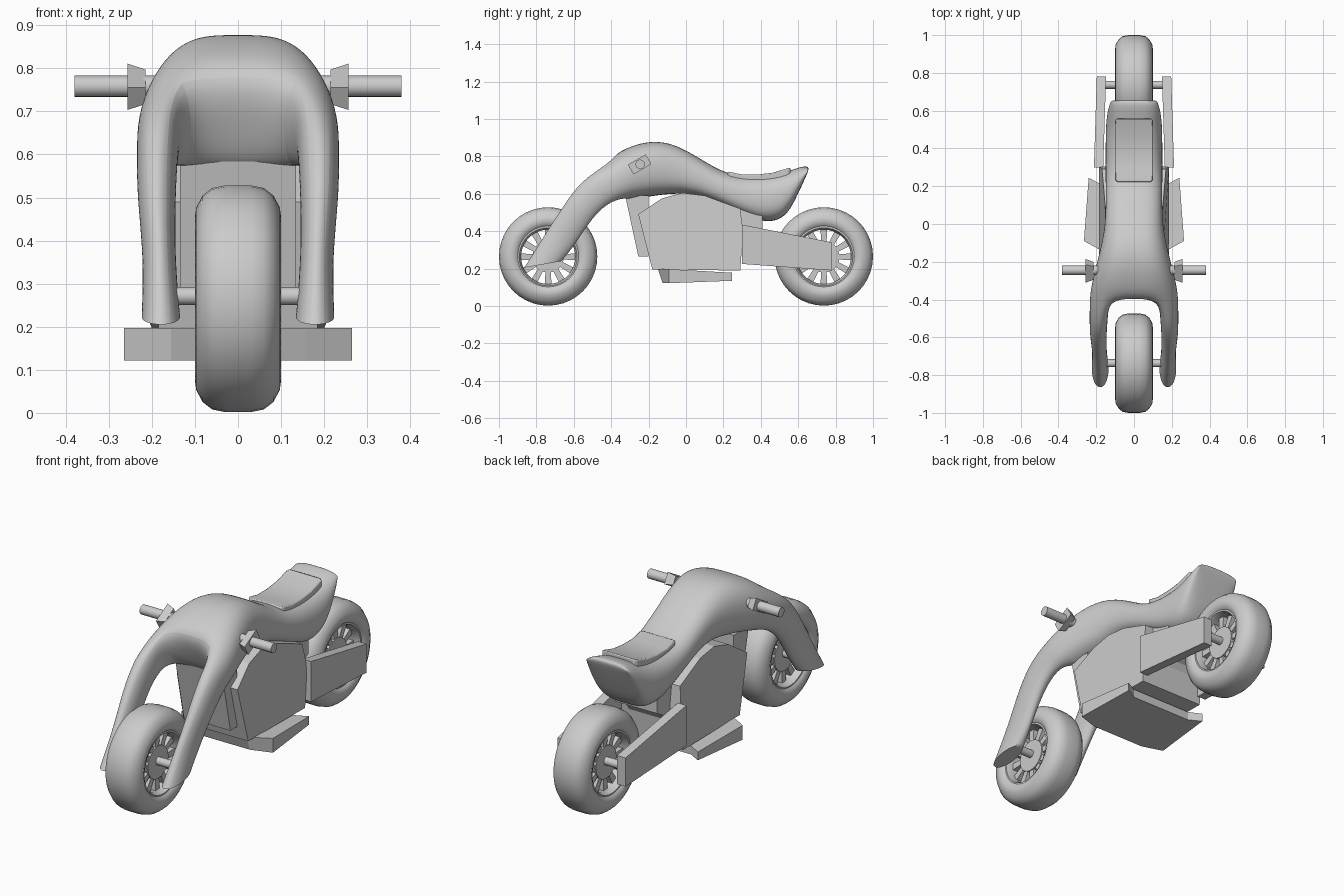
import bpy, bmesh, math
from mathutils import Vector

if "Cube" in bpy.data.objects:
    bpy.data.objects.remove(bpy.data.objects["Cube"])


def finish(name, bm, smooth=None):
    bmesh.ops.recalc_face_normals(bm, faces=bm.faces[:])
    me = bpy.data.meshes.new(name)
    bm.to_mesh(me)
    bm.free()
    ob = bpy.data.objects.new(name, me)
    bpy.context.collection.objects.link(ob)
    if smooth:
        bpy.ops.object.select_all(action='DESELECT')
        bpy.context.view_layer.objects.active = ob
        ob.select_set(True)
        bpy.ops.object.shade_smooth_by_angle(angle=math.radians(smooth))
    return ob


def bridge(bm, a, b):
    n = len(a)
    for i in range(n):
        bm.faces.new((a[i], a[(i + 1) % n], b[(i + 1) % n], b[i]))


def prism(name, sides, smooth=None):
    """Closed solid between two matching outlines."""
    bm = bmesh.new()
    a, b = [[bm.verts.new(p) for p in s] for s in sides]
    bridge(bm, a, b)
    bm.faces.new(a)
    bm.faces.new(b)
    return finish(name, bm, smooth)


def mirror(ob):
    m = ob.modifiers.new("mirror", 'MIRROR')
    m.use_clip = True
    return m


def lathe(name, profile, y, z, n=40, x=0):
    """Revolve closed (x, radius) profile about the x axis."""
    bm = bmesh.new()
    rings = []
    for i in range(n):
        t = math.tau * i / n
        rings.append([bm.verts.new((x + px, y + r * math.sin(t), z + r * math.cos(t))) for px, r in profile])
    for i in range(n):
        bridge(bm, rings[i], rings[(i + 1) % n])
    return finish(name, bm, 40)


def rod(name, x0, x1, r, y, z):
    ring = lambda x: [(x, y + r * math.sin(k * math.tau / 16), z + r * math.cos(k * math.tau / 16)) for k in range(16)]
    return prism(name, (ring(x0), ring(x1)), 40)


# wheels: tyre, rim, spokes, hub, axle
R = 0.263
for tag, y, ax in (("front", -0.737, 0.18), ("rear", 0.737, 0.17)):
    half = [(0.03, R), (0.06, 0.257), (0.082, 0.24), (0.097, 0.212), (0.1, 0.19), (0.092, 0.17), (0.08, 0.158)]
    lathe(tag + "_tyre", half + [(-a, r) for a, r in reversed(half)], y, R + 0.002)
    lathe(tag + "_rim", [(0.085, 0.17), (0.085, 0.155), (0.06, 0.145), (-0.06, 0.145), (-0.085, 0.155), (-0.085, 0.17)], y, R)
    rod(tag + "_hub", -0.055, 0.055, 0.085, y, R)
    rod(tag + "_axle", -ax, ax, 0.021, y, R + 0.008)
    bm = bmesh.new()
    for k in range(12):
        t = math.tau * k / 12
        d, s = Vector((0, math.sin(t), math.cos(t))), Vector((0, math.cos(t), -math.sin(t)))
        ends = [[bm.verts.new(Vector((px, y, R)) + d * r + s * q) for px, q in
                 ((-0.05, -w), (0.05, -w), (0.05, w), (-0.05, w))] for r, w in ((0.07, 0.014), (0.15, 0.018))]
        bridge(bm, *ends)
    finish(tag + "_spokes", bm)

# body shell with forked front legs: (top y,z, bottom y,z, half width)
sections = [
    (0.665, 0.75, 0.645, 0.70, 0.12), (0.61, 0.745, 0.59, 0.58, 0.138),
    (0.51, 0.705, 0.53, 0.465, 0.147), (0.38, 0.688, 0.41, 0.44, 0.148),
    (0.22, 0.70, 0.23, 0.525, 0.148), (0.08, 0.785, 0.08, 0.59, 0.146),
    (-0.06, 0.868, -0.04, 0.605, 0.155), (-0.19, 0.885, -0.16, 0.592, 0.185),
    (-0.31, 0.85, -0.26, 0.575, 0.212), (-0.42, 0.79, -0.32, 0.56, 0.23)]
bm = bmesh.new()
rings = []
for ty, tz, by, bz, w in sections:
    at = lambda x, f: bm.verts.new((x, ty + (by - ty) * f, tz + (bz - tz) * f))
    rings.append([at(0, 0), at(w * .6, 0), at(w * .97, .22), at(w * 1.04, .55), at(w * .95, .85), at(w * .58, 1), at(0, 1)])
for a, b in zip(rings, rings[1:]):
    for i in range(6):
        bm.faces.new((a[i], a[i + 1], b[i + 1], b[i]))
a = rings[0]
for q in ((0, 1, 5, 6), (1, 2, 4, 5)):
    bm.faces.new([a[i] for i in q])
bm.faces.new((a[2], a[3], a[4]))
# front arch between the legs
f = rings[-1]
m0, m1 = bm.verts.new((0, -0.36, 0.66)), bm.verts.new((0.125, -0.39, 0.66))
bm.faces.new((f[0], f[1], m1, m0))
bm.faces.new((m0, m1, f[5], f[6]))
prev = [f[1], f[2], f[3], f[4], f[5], m1]
for ty, tz, by, bz, out, inn in (
        (-0.56, 0.675, -0.41, 0.555, 0.237, 0.137), (-0.66, 0.53, -0.5, 0.475, 0.237, 0.143),
        (-0.75, 0.39, -0.59, 0.33, 0.222, 0.143), (-0.865, 0.205, -0.665, 0.24, 0.226, 0.132)):
    c = Vector(((out + inn) / 2, (ty + by) / 2, (tz + bz) / 2))
    ring = []
    for x, k in ((inn + .022, .04), (out - .022, .04), (out, .5), (out - .022, .96), (inn + .022, .96), (inn, .5)):
        p = Vector((x, ty + (by - ty) * k, tz + (bz - tz) * k))
        p = c + (p - c) * 1.12
        ring.append(bm.verts.new(p))
    bridge(bm, prev, ring)
    prev = ring
cap = bm.faces.new(prev)
crease = bm.edges.layers.float.new("crease_edge")
for e in cap.edges:
    e[crease] = 1.0
body = finish("body_shell", bm, 60)
mirror(body)
body.modifiers.new("subdivision", 'SUBSURF').levels = 3
body.modifiers[-1].render_levels = 3

# seat pad following the dip of the body
bm = bmesh.new()
rows = []
for y, z, w in ((0.222, 0.716, 0.09), (0.235, 0.717, 0.101), (0.3, 0.703, 0.101), (0.38, 0.703, 0.101),
                (0.46, 0.712, 0.101), (0.545, 0.737, 0.101), (0.558, 0.741, 0.09)):
    rows.append([bm.verts.new((x, y, z)) for x in (-w, w, w, -w)])
    for v in rows[-1][2:]:
        v.co.z -= 0.05
for a, b in zip(rows, rows[1:]):
    bridge(bm, a, b)
bm.faces.new(rows[0])
bm.faces.new(rows[-1])
seat = finish("seat", bm, 40)
bev = seat.modifiers.new("bevel", 'BEVEL')
bev.width, bev.segments = 0.006, 2


def side_prism(name, outline, w):
    """Symmetric solid from a (y, z) outline; w gives half width."""
    return prism(name, [[(s * w(y, z), y, z) for y, z in outline] for s in (-1, 1)])


# engine block, front radiator, rear mount
side_prism("engine", [(-0.255, 0.49), (-0.13, 0.575), (-0.02, 0.605), (0.1, 0.59), (0.29, 0.52),
                      (0.305, 0.4), (0.29, 0.19), (-0.18, 0.195)],
           lambda y, z: 0.185 if z < 0.45 else 0.185 - (z - 0.45) * 0.23)
side_prism("radiator", [(-0.325, 0.59), (-0.2, 0.59), (-0.2, 0.265), (-0.255, 0.265)], lambda y, z: 0.135)
side_prism("rear_mount", [(0.25, 0.53), (0.41, 0.5), (0.41, 0.41), (0.32, 0.36), (0.25, 0.25)], lambda y, z: 0.12)

# footboard under the engine
plan = [(0.155, -0.15, 0.197), (0.265, -0.09, 0.197), (0.24, 0.245, 0.178), (0.175, 0.21, 0.18)]
plan += [(-x, y, z) for x, y, z in reversed(plan)]
prism("footboard", (plan, [(x, y + (0.025 if y < -0.1 else 0), 0.122 if y < 0 else 0.135) for x, y, z in plan]))

# swing arms
arm = [(0.3, 0.435, 0.03), (0.78, 0.34, 0), (0.78, 0.19, 0), (0.3, 0.225, 0.03)]
mirror(prism("swing_arm", [[(x + k * 0.5, y, z) for y, z, k in arm] for x in (0.148, 0.197)]))

# handlebar grips and tapered clamps
mirror(rod("handlebar_grip", 0.17, 0.38, 0.025, -0.245, 0.758))


def clamp(x, s):
    d, n = Vector((0, 0.87, 0.5)), Vector((0, -0.5, 0.87))
    return [Vector((x, -0.248, 0.757)) + d * a * s * 0.055 + n * b * s * 0.03
            for a, b in ((-1, -1), (1, -1), (1, 1), (-1, 1))]


mirror(prism("handlebar_clamp", (clamp(0.215, 0.75), clamp(0.256, 1.0))))
